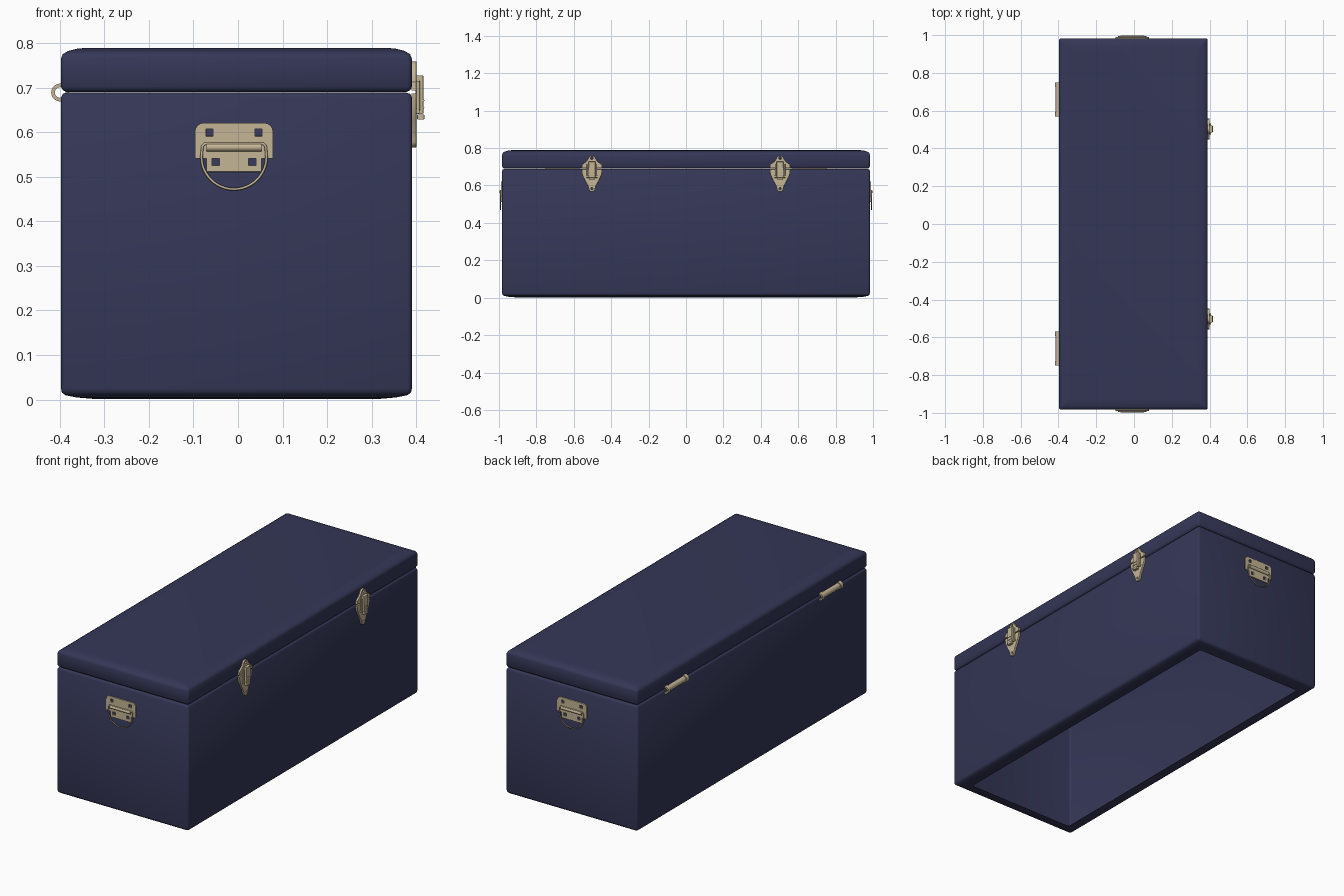
import bpy, bmesh, math
from mathutils import Matrix, Vector

if "Cube" in bpy.data.objects:
    bpy.data.objects.remove(bpy.data.objects["Cube"])


def material(name, rgb):
    m = bpy.data.materials.new(name)
    m.diffuse_color = (*rgb, 1)
    m.use_nodes = True
    m.node_tree.nodes["Principled BSDF"].inputs["Base Color"].default_value = m.diffuse_color
    return m


NAVY = material("navy", (0.035, 0.038, 0.095))
BRASS = material("brass", (0.55, 0.46, 0.30))


def finish(name, mesh, mat, mirror=False, angle=40):
    ob = bpy.data.objects.new(name, mesh)
    bpy.context.collection.objects.link(ob)
    mesh.materials.clear()
    mesh.materials.append(mat)
    if mirror:
        ob.modifiers.new("mirror", 'MIRROR').use_axis = (False, True, False)
    bpy.ops.object.select_all(action='DESELECT')
    bpy.context.view_layer.objects.active = ob
    ob.select_set(True)
    bpy.ops.object.shade_smooth_by_angle(angle=math.radians(angle))
    return ob


X0, X1, Y = -0.397, 0.390, 0.983


def shell(name, rings, cap_top):
    """Stack of rounded rectangles given as (inset, height)."""
    bm = bmesh.new()
    loops = []
    for inset, z in rings:
        r = 0.010
        loop = []
        corners = [(X1, Y, 0), (X0, Y, 90), (X0, -Y, 180), (X1, -Y, 270)]
        for cx, cy, a0 in corners:
            sx, sy = (1 if cx > 0 else -1), (1 if cy > 0 else -1)
            for k in range(4):
                a = math.radians(a0 + 30 * k)
                loop.append(bm.verts.new((cx - sx * (r + inset) + r * math.cos(a),
                                          cy - sy * (r + inset) + r * math.sin(a), z)))
        loops.append(loop)
    for a, b in zip(loops, loops[1:]):
        for i in range(len(a)):
            j = (i + 1) % len(a)
            bm.faces.new((a[i], a[j], b[j], b[i]))
    if cap_top:
        bm.faces.new(loops[-1])
    me = bpy.data.meshes.new(name)
    bm.to_mesh(me)
    return finish(name, me, NAVY, angle=50)


# Trunk body (open underneath with a narrow rim) and lid
shell("trunk_body", [(0.07, 0.002), (0.035, 0.005), (0.010, 0.010), (0.002, 0.016), (0, 0.025),
                     (0, 0.678), (0.004, 0.686), (0.014, 0.689), (0.04, 0.689)], False)
shell("trunk_lid", [(0.04, 0.690), (0.012, 0.690), (0.004, 0.694), (0, 0.702), (0, 0.765),
                    (0.004, 0.775), (0.016, 0.782), (0.035, 0.787), (0.055, 0.789)], True)


def frame(u, v, w, origin):
    m = Matrix((u, v, w)).transposed().to_4x4()
    m.translation = Vector(origin)
    return m


END = frame((1, 0, 0), (0, 0, 1), (0, -1, 0), (-0.009, -Y, 0))
FRONT = frame((0, 1, 0), (0, 0, 1), (1, 0, 0), (X1, 0.503, 0))


def plate(name, outlines, w0, w1, place, bevel=0.0):
    """Flat plate from an outline plus hole outlines, extruded from w0 to w1."""
    cu = bpy.data.curves.new(name, 'CURVE')
    cu.dimensions = '2D'
    cu.fill_mode = 'BOTH'
    cu.extrude = (w1 - w0) / 2 - bevel
    cu.bevel_depth = bevel
    cu.offset = -bevel
    for pts in outlines:
        sp = cu.splines.new('POLY')
        sp.points.add(len(pts) - 1)
        for p, (x, y) in zip(sp.points, pts):
            p.co = (x, y, 0, 1)
        sp.use_cyclic_u = True
    tmp = bpy.data.objects.new(name + "_tmp", cu)
    bpy.context.collection.objects.link(tmp)
    me = bpy.data.meshes.new_from_object(tmp.evaluated_get(bpy.context.evaluated_depsgraph_get()))
    bpy.data.objects.remove(tmp)
    me.transform(place @ Matrix.Translation((0, 0, (w0 + w1) / 2)))
    return finish(name, me, BRASS, True)


def sweep(name, path, r, place, cyclic=False, sides=10):
    """Round wire or rod along a path of points."""
    cu = bpy.data.curves.new(name, 'CURVE')
    cu.dimensions = '3D'
    cu.bevel_depth = r
    cu.bevel_resolution = (sides - 4) // 2
    cu.use_fill_caps = True
    sp = cu.splines.new('POLY')
    sp.points.add(len(path) - 1)
    for p, c in zip(sp.points, path):
        p.co = (*c, 1)
    sp.use_cyclic_u = cyclic
    tmp = bpy.data.objects.new(name + "_tmp", cu)
    bpy.context.collection.objects.link(tmp)
    me = bpy.data.meshes.new_from_object(tmp.evaluated_get(bpy.context.evaluated_depsgraph_get()))
    bpy.data.objects.remove(tmp)
    me.transform(place)
    return finish(name, me, BRASS, True, 50)


def arc(cx, cy, r, a0, a1, n):
    return [(cx + r * math.cos(math.radians(a0 + (a1 - a0) * i / n)),
             cy + r * math.sin(math.radians(a0 + (a1 - a0) * i / n))) for i in range(n + 1)]


def rect(cx, cy, hw, hh):
    return [(cx - hw, cy - hh), (cx + hw, cy - hh), (cx + hw, cy + hh), (cx - hw, cy + hh)]


# Carrying handles on both ends: holed plate, hinge roll and wire bail
outline = ([(-0.062, 0.511), (0.062, 0.511), (0.062, 0.541), (0.088, 0.541)]
           + arc(0.068, 0.601, 0.02, 0, 90, 4) + arc(-0.068, 0.601, 0.02, 90, 180, 4)
           + [(-0.088, 0.541), (-0.062, 0.541)])
holes = [rect(s * u, v, 0.008, 0.008) for s in (-1, 1) for u, v in ((0.055, 0.599), (0.041, 0.533))]
plate("handle_plate", [outline] + holes, -0.001, 0.006, END, 0.001)
sweep("handle_roll", [(-0.062, 0.566, 0.007), (0.062, 0.566, 0.007)], 0.009, END, sides=14)
bail = [(u, v, 0.009) for u, v in arc(0, 0.545, 0.073, 180, 360, 24)]
bail += [(0.071, 0.568, 0.009), (0.066, 0.574, 0.009), (-0.066, 0.574, 0.009), (-0.071, 0.568, 0.009)]
sweep("handle_bail", bail, 0.003, END, True)

# Front latches: lid plate, body plate, lever and catch loop
plate("latch_lid_plate", [[(-0.055, 0.693), (0.055, 0.693), (0.053, 0.712), (0.03, 0.728)]
                          + arc(0, 0.737, 0.022, 10, 170, 8) + [(-0.03, 0.728), (-0.053, 0.712)],
                          arc(0, 0.746, 0.007, 0, 330, 11)], -0.001, 0.010, FRONT, 0.001)
plate("latch_body_plate", [[(-0.055, 0.687), (-0.052, 0.660), (-0.036, 0.625), (-0.022, 0.600)]
                           + arc(0, 0.583, 0.017, 180, 360, 8)
                           + [(0.022, 0.600), (0.036, 0.625), (0.052, 0.660), (0.055, 0.687)],
                           arc(0, 0.583, 0.006, 0, 330, 11)], -0.001, 0.010, FRONT, 0.001)
plate("latch_lever", [rect(0, 0.684, 0.018, 0.043)], 0.008, 0.026, FRONT, 0.003)
plate("latch_lever_tip", [rect(0, 0.634, 0.015, 0.006)], 0.012, 0.028, FRONT, 0.002)
for v in (0.655, 0.671):
    sweep("latch_lever_rib", [(-0.017, v, 0.026), (0.017, v, 0.026)], 0.002, FRONT)
sweep("latch_pivot", [(-0.030, 0.647, 0.012), (0.030, 0.647, 0.012)], 0.006, FRONT)
for s in (-1, 1):
    sweep("latch_loop_side", [(s * 0.024, 0.647, 0.014), (s * 0.024, 0.715, 0.014)], 0.004, FRONT)


# Rear hinges: hollow barrel with thicker knuckles at both ends
def tube(name, y0, y1, r_out, r_in, n=20):
    bm = bmesh.new()
    rings = []
    for r, y in ((r_out, y0), (r_out, y1), (r_in, y1), (r_in, y0)):
        rings.append([bm.verts.new((-0.399 + r * math.cos(2 * math.pi * i / n), y,
                                    0.689 + r * math.sin(2 * math.pi * i / n))) for i in range(n)])
    for k in range(4):
        a, b = rings[k], rings[(k + 1) % 4]
        for i in range(n):
            bm.faces.new((a[i], b[i], b[(i + 1) % n], a[(i + 1) % n]))
    bmesh.ops.recalc_face_normals(bm, faces=bm.faces)
    me = bpy.data.meshes.new(name)
    bm.to_mesh(me)
    finish(name, me, BRASS, True)


tube("hinge_barrel", 0.585, 0.735, 0.016, 0.012)
tube("hinge_knuckle_inner", 0.570, 0.592, 0.020, 0.012)
tube("hinge_knuckle_outer", 0.728, 0.750, 0.020, 0.012)
